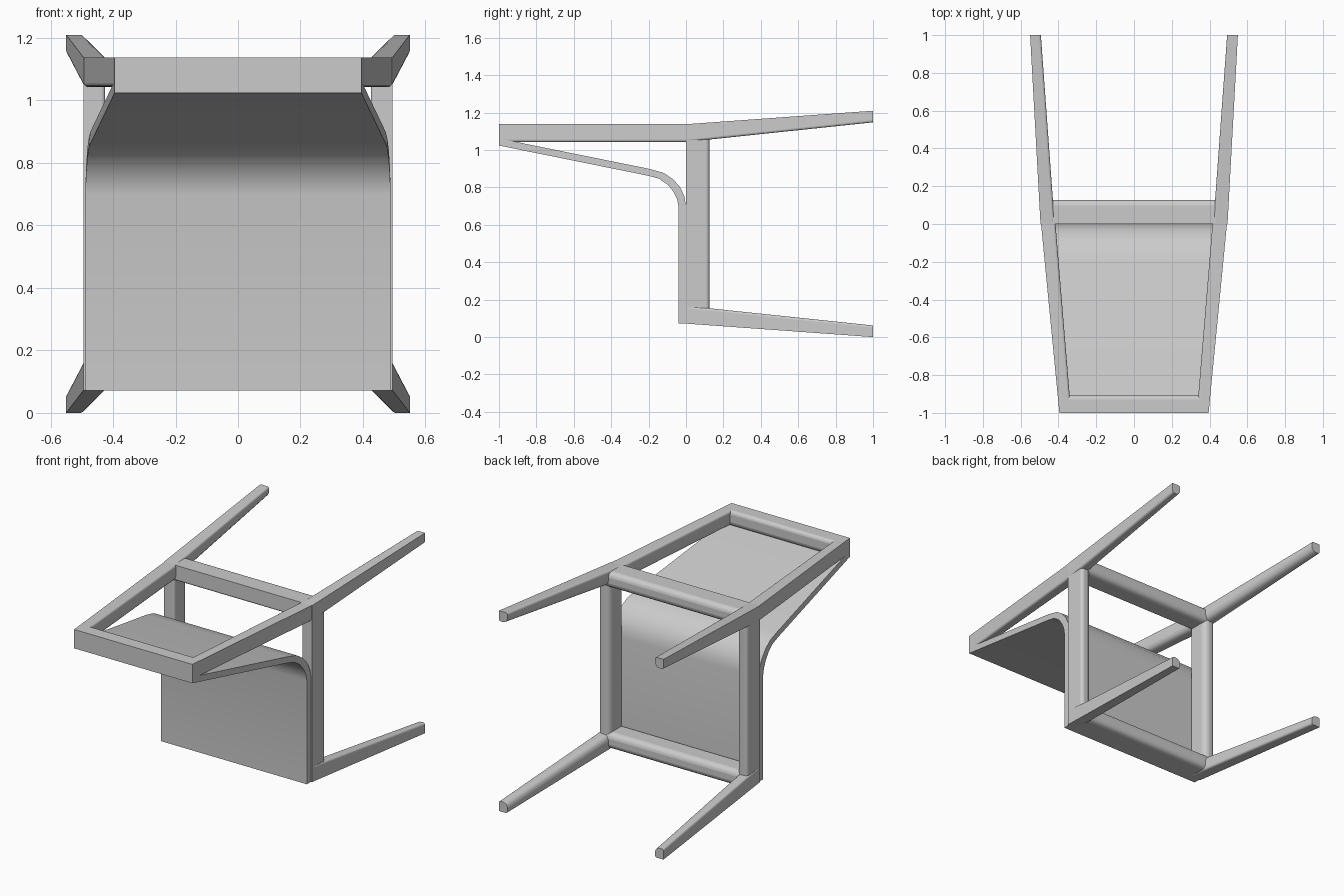
import bpy, bmesh

if "Cube" in bpy.data.objects:
    bpy.data.objects.remove(bpy.data.objects["Cube"])

MID = 0.605  # the seat frame is symmetric about this height


def finish(name, bm):
    """Turn a bmesh into a smooth object with rounded weighted edges."""
    bmesh.ops.recalc_face_normals(bm, faces=bm.faces[:])
    me = bpy.data.meshes.new(name)
    bm.to_mesh(me)
    bm.free()
    ob = bpy.data.objects.new(name, me)
    bpy.context.collection.objects.link(ob)
    m = ob.modifiers.new("round", 'BEVEL')
    m.limit_method, m.width, m.segments = 'WEIGHT', 0.04, 4
    bpy.ops.object.select_all(action='DESELECT')
    ob.select_set(True)
    bpy.context.view_layer.objects.active = ob
    bpy.ops.object.shade_smooth_by_angle(angle=0.7)
    return ob


def loft(bm, rings):
    """Skin through matching rings of points and cap the ends."""
    rows = [[bm.verts.new(p) for p in ring] for ring in rings]
    for a, b in zip(rows, rows[1:]):
        for i in range(len(a)):
            j = (i + 1) % len(a)
            bm.faces.new((a[i], a[j], b[j], b[i]))
    bm.faces.new(rows[0])
    bm.faces.new(rows[-1])
    return rows


def bar(name, a, b, soft=(0.012, 0.032, 0.012)):
    """Bar between two four-corner ends; corner 0 stays sharp, the others are rounded."""
    bm = bmesh.new()
    layer = bm.edges.layers.float.new("bevel_weight_edge")
    va, vb = loft(bm, (a, b))
    for i, r in enumerate(soft, 1):
        bm.edges.get((va[i], vb[i]))[layer] = r / 0.04
    return finish(name, bm)


def rect_y(y, xo, xi, zo, zi):
    return [(xo, y, zo), (xi, y, zo), (xi, y, zi), (xo, y, zi)]


def rect_x(x, yo, yi, zo, zi):
    return [(x, yo, zo), (x, yi, zo), (x, yi, zi), (x, yo, zi)]


def rect_z(z, xo, xi, yo, yi):
    return [(xo, yo, z), (xo, yi, z), (xi, yi, z), (xi, yo, z)]


for s, side in ((1, "right"), (-1, "left")):
    # splayed legs, upper and lower pair
    for up, level in ((1, "upper"), (-1, "lower")):
        bar(f"{side}_{level}_leg",
            rect_y(0, s * .495, s * .42, MID + up * .533, MID + up * .438),
            rect_y(1, s * .55, s * .493, MID + up * .605, MID + up * .543))
    # side rail of the seat frame
    bar(f"{side}_seat_rail", rect_z(.08, s * .495, s * .425, 0, .125),
        rect_z(1.13, s * .495, s * .425, 0, .125), (.018, .032, .012))
    # tapered upright of the back frame
    bar(f"{side}_back_upright",
        rect_y(.03, s * .495, s * .418, 1.138, 1.043),
        rect_y(-1, s * .395, s * .333, 1.138, 1.043), (.012, .03, .012))

# cross bars of the seat frame and the end bar of the back
bar("upper_cross_bar", rect_x(-.47, 0, .128, 1.138, 1.043),
    rect_x(.47, 0, .128, 1.138, 1.043), (.03, .032, .012))
bar("lower_cross_bar", rect_x(-.47, 0, .128, .072, .167),
    rect_x(.47, 0, .128, .072, .167), (.03, .032, .012))
bar("back_end_bar", rect_x(-.394, -1, -.908, 1.138, 1.043),
    rect_x(.394, -1, -.908, 1.138, 1.043), (.02, .03, .012))

# bent seat and back panel, narrowing towards the end of the back
inner = [(0, .072), (0, .7), (-.008, .75), (-.03, .80), (-.07, .845),
         (-.12, .878), (-.2, .9), (-1, 1.062)]
outer = [(-.04, .072), (-.04, .7), (-.047, .735), (-.066, .775), (-.098, .815),
         (-.145, .847), (-.2, .862), (-1, 1.024)]
rings = []
for (y1, z1), (y2, z2) in zip(inner, outer):
    w = .488 + .093 * min(0, y2 + .04) / .96
    rings.append([(-w, y1, z1), (w, y1, z1), (w, y2, z2), (-w, y2, z2)])
bm = bmesh.new()
loft(bm, rings)
finish("seat_panel", bm)
